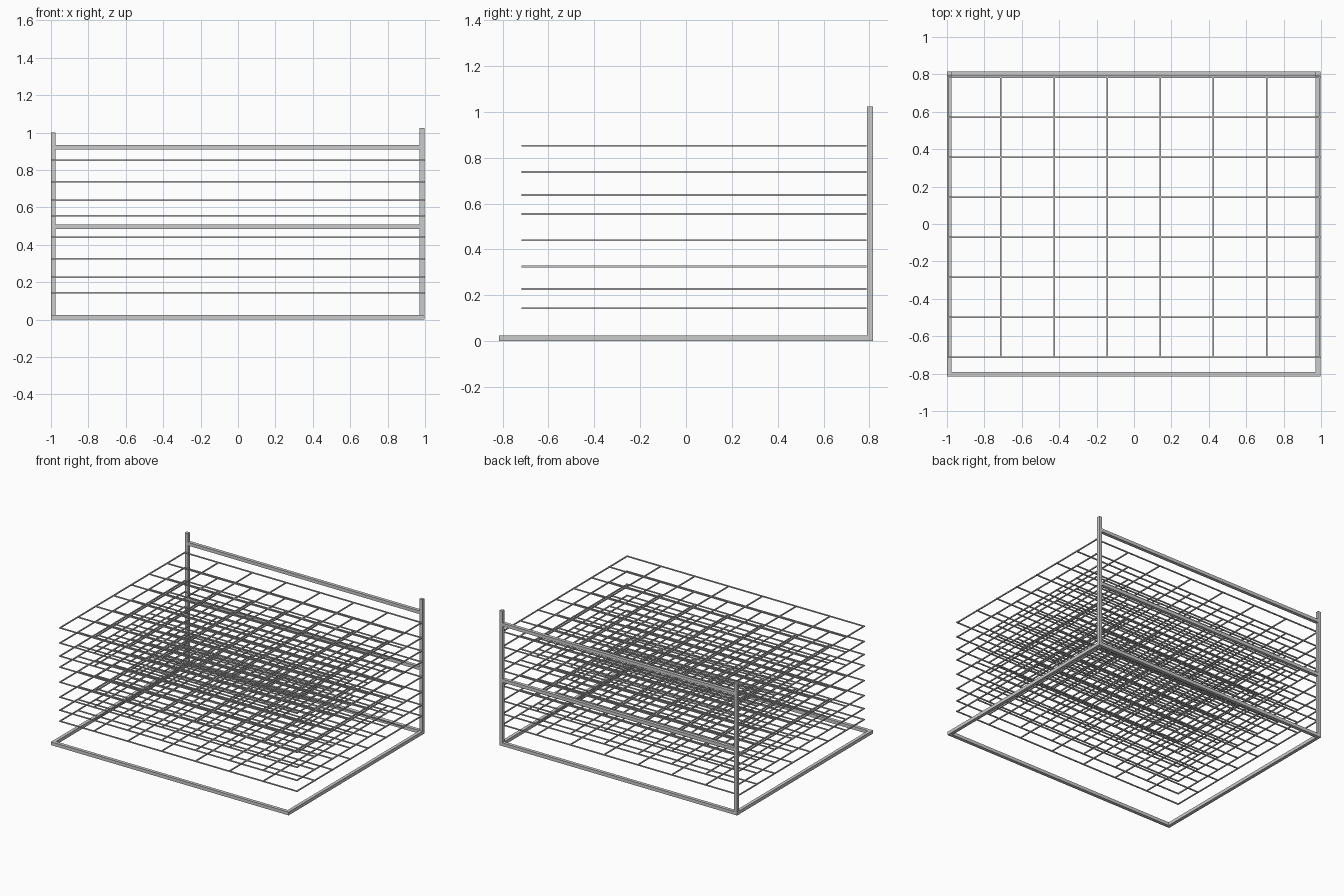
import bpy, bmesh
from mathutils import Matrix, Vector

if "Cube" in bpy.data.objects:
    bpy.data.objects.remove(bpy.data.objects["Cube"])


def boxes(name, spans):
    """One object made of boxes, each given as (x0, x1, y0, y1, z0, z1)."""
    bm = bmesh.new()
    for x0, x1, y0, y1, z0, z1 in spans:
        centre = Vector(((x0 + x1) / 2, (y0 + y1) / 2, (z0 + z1) / 2))
        size = Matrix.Diagonal((x1 - x0, y1 - y0, z1 - z0, 1))
        bmesh.ops.create_cube(bm, size=1, matrix=Matrix.Translation(centre) @ size)
    mesh = bpy.data.meshes.new(name)
    bm.to_mesh(mesh)
    bm.free()
    obj = bpy.data.objects.new(name, mesh)
    bpy.context.collection.objects.link(obj)
    return obj


T = 0.025           # frame bar thickness
X0, X1 = -1.0, 0.996
Y = 0.815

# Rectangular floor frame
boxes("base_front_bar", [(X0, X1, -Y, -Y + T, 0, T)])
boxes("base_back_bar", [(X0, X1, Y - T, Y, 0, T)])
boxes("base_left_bar", [(X0, X0 + T, -Y + T, Y - T, 0, T)])
boxes("base_right_bar", [(X1 - T, X1, -Y + T, Y - T, 0, T)])

# Back posts, the right one slightly taller
boxes("back_left_post", [(X0, X0 + T, Y - T, Y, T, 0.999)])
boxes("back_right_post", [(X1 - T, X1, Y - T, Y, T, 1.024)])

# Back cross rails
for name, z in (("middle_rail", 0.496), ("top_rail", 0.921)):
    boxes(name, [(X0 + T, X1 - T, Y - T, Y, z - T / 2, z + T / 2)])

# Eight wire shelves, each an 8 x 8 grid of thin rods
R = 0.004
xs = [-0.996 + 0.2842 * i for i in range(8)]
ys = [-0.713 + 0.2138 * i for i in range(8)]
for n, z in enumerate((0.144, 0.227, 0.326, 0.440, 0.554, 0.638, 0.737, 0.852)):
    long_rods = [(X0, 1.0, y - R, y + R, z - R, z + R) for y in ys]
    cross_rods = [(x - R, x + R, ys[0] - R, ys[-1] + R, z - R, z + R) for x in xs]
    boxes(f"wire_shelf_{n + 1}", long_rods + cross_rods)
